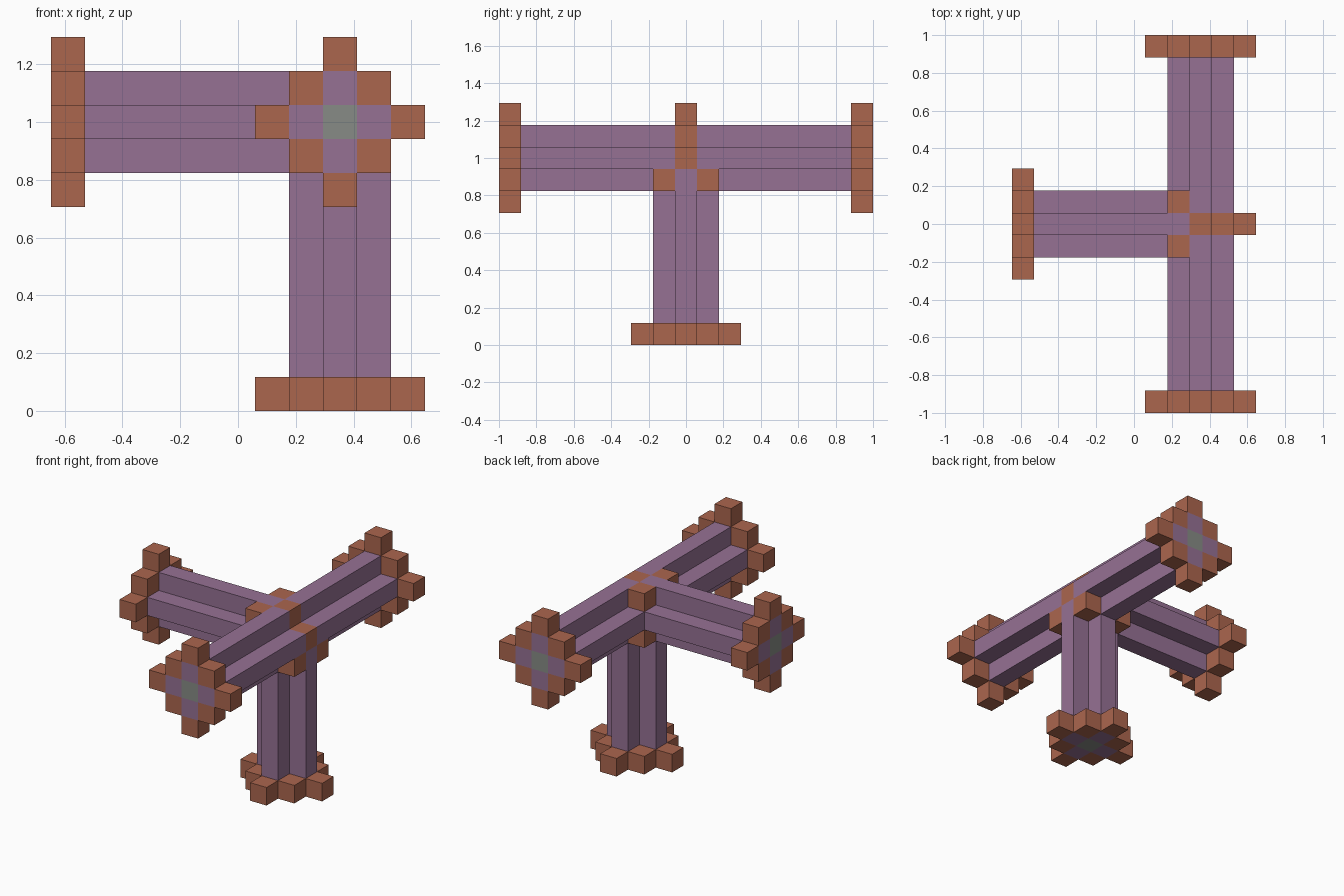
import bpy
import bmesh
from mathutils import Matrix, Vector

default = bpy.data.objects.get("Cube")
if default:
    bpy.data.objects.remove(default, do_unlink=True)

U = 2 / 17                          # edge of one cube cell
HUB = Vector((3 * U, 0, 8.5 * U))   # centre of the junction
REACH = 8                           # cells from the hub to each end


def material(name, rgb):
    m = bpy.data.materials.new(name)
    m.use_nodes = True
    m.diffuse_color = (*rgb, 1)
    m.node_tree.nodes["Principled BSDF"].inputs["Base Color"].default_value = (*rgb, 1)
    return m


RUST = material("rust_orange", (0.41, 0.133, 0.076))
MAUVE = material("mauve", (0.305, 0.165, 0.296))
GREY = material("grey_green", (0.242, 0.26, 0.236))


def blocks(name, spans, mat):
    """One object made of boxes, each spanning two corner cells inclusive."""
    bm = bmesh.new()
    for first, last in spans:
        a, b = Vector(first), Vector(last)
        size = Vector([abs(q - p) + 1 for p, q in zip(a, b)]) * U
        place = Matrix.Translation((a + b) / 2 * U) @ Matrix.Diagonal((*size, 1))
        bmesh.ops.create_cube(bm, size=1, matrix=place)
    mesh = bpy.data.meshes.new(name)
    bm.to_mesh(mesh)
    bm.free()
    mesh.materials.append(mat)
    obj = bpy.data.objects.new(name, mesh)
    obj.location = HUB
    bpy.context.collection.objects.link(obj)


def arm(name, direction):
    """Plus-shaped beam with a stepped diamond flange at its end."""
    d = Vector(direction)
    s, t = [Vector(v) for v in ((1, 0, 0), (0, 1, 0), (0, 0, 1)) if not d.dot(Vector(v))]
    end = d * REACH
    blocks(name + "_core", [(d, end)], GREY)
    blocks(name + "_ridges", [(d + r, end + r) for r in (s, -s, t, -t)], MAUVE)
    ring = [s * i + t * j for i in range(-2, 3) for j in range(-2, 3) if abs(i) + abs(j) == 2]
    blocks(name + "_flange", [(end + r, end + r) for r in ring], RUST)


# Four arms meeting at the hub
arm("front_arm", (0, -1, 0))
arm("back_arm", (0, 1, 0))
arm("side_arm", (-1, 0, 0))
arm("leg", (0, 0, -1))

# Hub: caps on its closed sides, and fillers in the inner corners
blocks("hub_caps", [(c, c) for c in ((0, 0, 1), (1, 0, 0))], RUST)
corners = [(x, y, z) for x in (-1, 1) for y in (-1, 1) for z in (-1, 1) if x < 0 or z < 0]
blocks("hub_corners", [(c, c) for c in corners], RUST)
